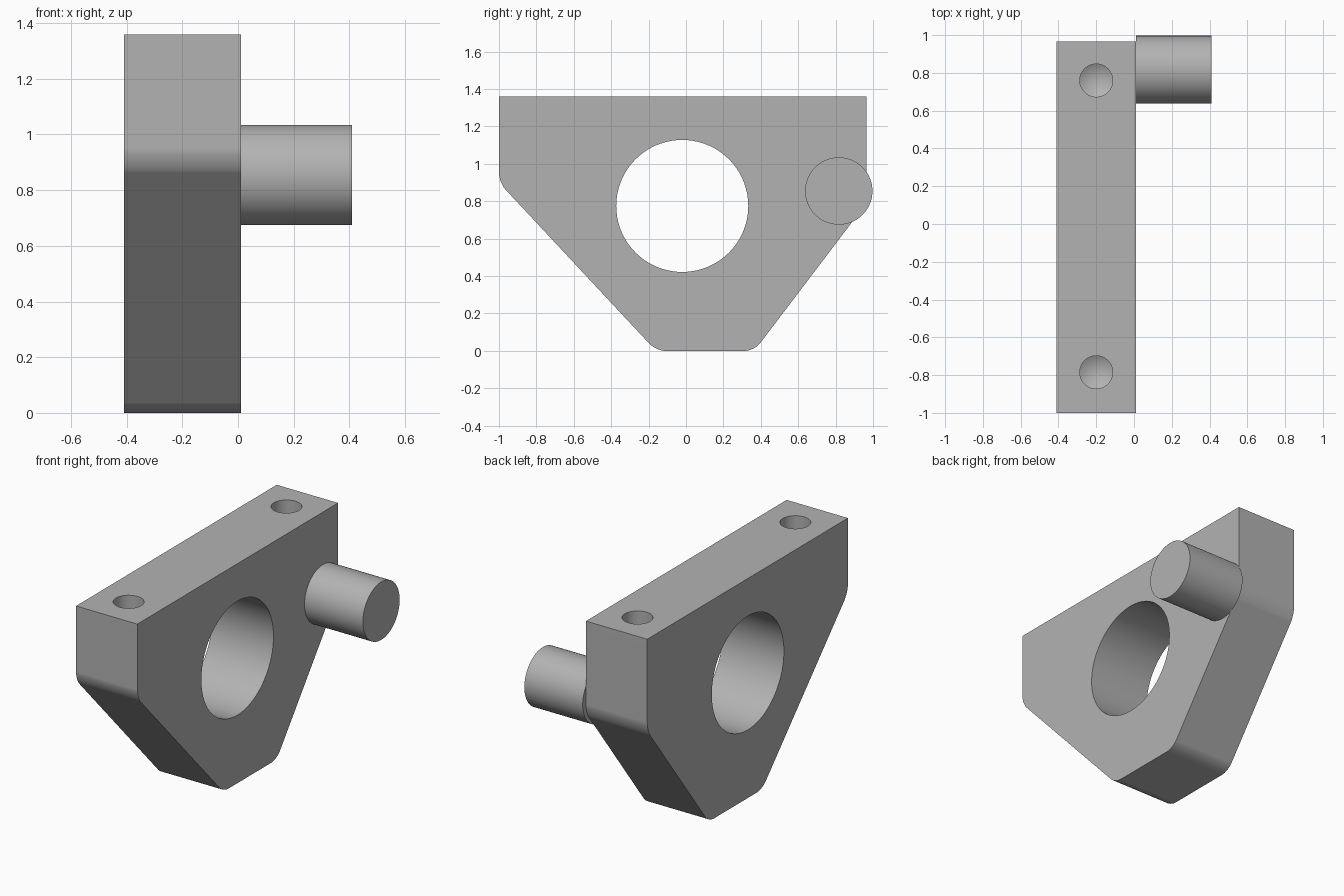
import bpy, bmesh, math
from mathutils import Matrix, Vector

cube = bpy.data.objects.get("Cube")
if cube:
    bpy.data.objects.remove(cube, do_unlink=True)

grey = bpy.data.materials.new("plain grey")
grey.use_nodes = True
colour = (0.45, 0.45, 0.45, 1)
grey.diffuse_color = colour
grey.node_tree.nodes["Principled BSDF"].inputs["Base Color"].default_value = colour

X_BACK, X_FACE, X_PIN = -0.41, 0.01, 0.41
X_MID = (X_BACK + X_FACE) / 2
TOP = 1.36


def add_object(name, bm):
    bmesh.ops.recalc_face_normals(bm, faces=bm.faces[:])
    mesh = bpy.data.meshes.new(name)
    bm.to_mesh(mesh)
    bm.free()
    mesh.materials.append(grey)
    obj = bpy.data.objects.new(name, mesh)
    bpy.context.collection.objects.link(obj)
    return obj


def cylinder(name, radius, length, centre, along_x=False, tip=0):
    """Cylinder along x or z, with an optional conical lower tip."""
    bm = bmesh.new()
    bmesh.ops.create_cone(bm, cap_ends=True, segments=72, radius1=radius,
                          radius2=radius, depth=length)
    if tip:
        bottom = min(bm.faces, key=lambda f: f.calc_center_median().z)
        poked = bmesh.ops.poke(bm, faces=[bottom])
        poked["verts"][0].co.z -= tip
    if along_x:
        bm.transform(Matrix.Rotation(math.pi / 2, 4, 'Y'))
    bm.transform(Matrix.Translation(centre))
    return add_object(name, bm)


def activate(obj):
    bpy.ops.object.select_all(action='DESELECT')
    obj.select_set(True)
    bpy.context.view_layer.objects.active = obj


def smooth(obj):
    activate(obj)
    bpy.ops.object.shade_smooth_by_angle(angle=math.radians(30))
    weighted = obj.modifiers.new("weighted normals", 'WEIGHTED_NORMAL')
    weighted.keep_sharp = True


# Bracket plate: side outline extruded in x, lower corners rounded
outline = [(-1, TOP), (-1, 0.9), (-0.16, 0), (0.365, 0), (0.965, 0.79), (0.965, TOP)]
bm = bmesh.new()
face = bm.faces.new([bm.verts.new((X_BACK, y, z)) for y, z in outline])
grown = bmesh.ops.extrude_face_region(bm, geom=[face], use_keep_orig=True)
bmesh.ops.translate(bm, vec=Vector((X_FACE - X_BACK, 0, 0)),
                    verts=[v for v in grown["geom"] if isinstance(v, bmesh.types.BMVert)])
rounded = [e for e in bm.edges
           if abs(e.verts[0].co.x - e.verts[1].co.x) > 0.1 and e.verts[0].co.z < 1]
bmesh.ops.bevel(bm, geom=rounded, offset=0.052, offset_type='OFFSET',
                segments=8, profile=0.5, affect='EDGES')
plate = add_object("bracket_plate", bm)

# Large bore and two blind drilled holes
cutters = [cylinder("bore_cutter", 0.353, 1, (X_MID, -0.02, 0.775), along_x=True)]
for label, y in (("front", -0.785), ("back", 0.76)):
    cutters.append(cylinder(label + "_hole_cutter", 0.087, 0.6, (X_MID, y, TOP), tip=0.05))

activate(plate)
for cutter in cutters:
    cut = plate.modifiers.new(cutter.name, 'BOOLEAN')
    cut.operation = 'DIFFERENCE'
    cut.solver = 'EXACT'
    cut.object = cutter
    bpy.ops.object.modifier_apply(modifier=cut.name)
for cutter in cutters:
    bpy.data.objects.remove(cutter, do_unlink=True)
smooth(plate)

# Side pin
pin = cylinder("side_pin", 0.18, X_PIN - X_FACE, ((X_FACE + X_PIN) / 2, 0.817, 0.855),
               along_x=True)
smooth(pin)
